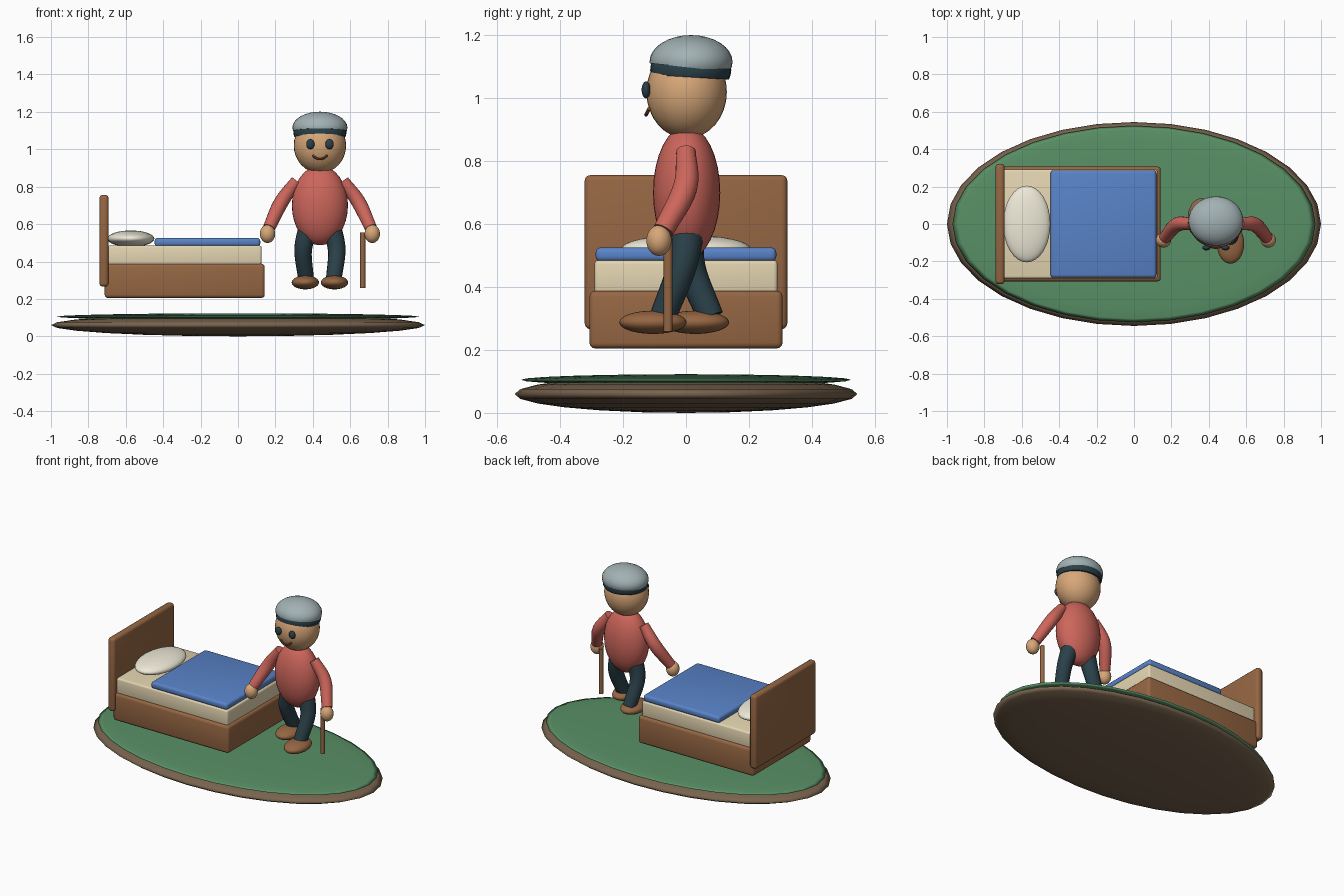
import bpy, bmesh, math
from mathutils import Vector

if "Cube" in bpy.data.objects:
    bpy.data.objects.remove(bpy.data.objects["Cube"])

CX = 0.438  # walker's centre line


def material(name, *rgb):
    """Plain colour, given as screen values and stored as linear ones."""
    m = bpy.data.materials.new(name)
    m.diffuse_color = [c ** 2.2 for c in rgb] + [1]
    m.use_nodes = True
    m.node_tree.nodes["Principled BSDF"].inputs["Base Color"].default_value = m.diffuse_color
    return m


GREEN = material("grass", 0.35, 0.56, 0.40)
EARTH = material("earth", 0.47, 0.39, 0.31)
WOOD = material("wood", 0.58, 0.40, 0.27)
CREAM = material("mattress_cloth", 0.89, 0.83, 0.69)
WHITE = material("pillow_cloth", 0.93, 0.91, 0.84)
BLUE = material("blanket_cloth", 0.35, 0.51, 0.78)
RED = material("jumper", 0.80, 0.40, 0.36)
SKIN = material("skin", 0.84, 0.65, 0.47)
GREY = material("cap_cloth", 0.63, 0.69, 0.70)
DARK = material("dark_cloth", 0.18, 0.26, 0.29)
LIP = material("lip", 0.54, 0.34, 0.22)


def finish(bm, name, mat, angle=40):
    me = bpy.data.meshes.new(name)
    bmesh.ops.recalc_face_normals(bm, faces=bm.faces)
    bm.to_mesh(me)
    bm.free()
    ob = bpy.data.objects.new(name, me)
    bpy.context.collection.objects.link(ob)
    me.materials.append(mat)
    bpy.ops.object.select_all(action='DESELECT')
    ob.select_set(True)
    bpy.context.view_layer.objects.active = ob
    bpy.ops.object.shade_smooth_by_angle(angle=math.radians(angle))
    return ob


def ellipsoid(name, centre, radii, mat, cut=None, segs=32, rings=16):
    """Scaled sphere; cut = (point, normal) removes the side the normal faces."""
    bm = bmesh.new()
    bmesh.ops.create_uvsphere(bm, u_segments=segs, v_segments=rings, radius=1)
    bmesh.ops.scale(bm, vec=radii, verts=bm.verts)
    bmesh.ops.translate(bm, vec=centre, verts=bm.verts)
    if cut:
        res = bmesh.ops.bisect_plane(bm, geom=bm.verts[:] + bm.edges[:] + bm.faces[:],
                                     plane_co=cut[0], plane_no=cut[1], clear_outer=True)
        edges = [e for e in res["geom_cut"] if isinstance(e, bmesh.types.BMEdge)]
        bmesh.ops.holes_fill(bm, edges=edges, sides=0)
    return finish(bm, name, mat, 40 if cut else 180)


def box(name, lo, hi, bevel, mat):
    lo, hi = Vector(lo), Vector(hi)
    bm = bmesh.new()
    bmesh.ops.create_cube(bm, size=1)
    bmesh.ops.scale(bm, vec=hi - lo, verts=bm.verts)
    bmesh.ops.translate(bm, vec=(lo + hi) / 2, verts=bm.verts)
    bmesh.ops.bevel(bm, geom=bm.edges[:], offset=bevel, segments=3, profile=0.5, affect='EDGES')
    return finish(bm, name, mat)


def tube(name, points, mat, sides=16, steps=6):
    """Round tube through (x, y, z, radius) points, with flat ends."""
    pts = [Vector(p) for p in points]
    ext = [2 * pts[0] - pts[1]] + pts + [2 * pts[-1] - pts[-2]]
    path = []
    for i in range(1, len(ext) - 2):
        a, b, c, d = ext[i - 1:i + 3]
        for k in range(steps):
            t = k / steps
            path.append(0.5 * (2 * b + (c - a) * t + (2 * a - 5 * b + 4 * c - d) * t ** 2
                               + (3 * b - a - 3 * c + d) * t ** 3))
    path.append(pts[-1])
    bm = bmesh.new()
    loops, u = [], None
    for i, p in enumerate(path):
        d = (path[min(i + 1, len(path) - 1)] - path[max(i - 1, 0)]).xyz.normalized()
        u = d.orthogonal() if u is None else u - d * u.dot(d)
        u.normalize()
        v = d.cross(u)
        angles = [2 * math.pi * k / sides for k in range(sides)]
        loops.append([bm.verts.new(p.xyz + p.w * (u * math.cos(a) + v * math.sin(a))) for a in angles])
    for l0, l1 in zip(loops, loops[1:]):
        for k in range(sides):
            j = (k + 1) % sides
            bm.faces.new((l0[k], l0[j], l1[j], l1[k]))
    bm.faces.new(loops[0])
    bm.faces.new(loops[-1])
    return finish(bm, name, mat)


# ground: earth disc with a grass top
ellipsoid("earth_base", (0, 0, 0.06), (1.0, 0.545, 0.06), EARTH, rings=12)
ellipsoid("grass_top", (0, 0, 0.105), (0.97, 0.525, 0.018), GREEN, rings=12)

# bed
box("bed_frame", (-0.713, -0.307, 0.205), (0.143, 0.307, 0.388), 0.018, WOOD)
box("headboard", (-0.741, -0.322, 0.266), (-0.692, 0.322, 0.756), 0.018, WOOD)
box("mattress", (-0.70, -0.291, 0.38), (0.126, 0.291, 0.485), 0.012, CREAM)
box("blanket", (-0.446, -0.287, 0.481), (0.119, 0.287, 0.526), 0.016, BLUE)
ellipsoid("pillow", (-0.573, 0, 0.522), (0.126, 0.205, 0.044), WHITE)

# body and head
ellipsoid("torso", (CX, 0.002, 0.70), (0.15, 0.107, 0.213), RED)
ellipsoid("head", (CX, 0.002, 1.02), (0.14, 0.128, 0.148), SKIN)

# cap: grey dome over a slightly lower dark band
ellipsoid("cap_band", (CX, 0.015, 1.09), (0.142, 0.129, 0.09), DARK,
          ((CX, 0, 1.068), (0, -0.06, -1)))
ellipsoid("cap_dome", (CX, 0.016, 1.116), (0.147, 0.132, 0.085), GREY,
          ((CX, 0, 1.099), (0, -0.11, -1)))

# smile
tube("mouth", [(CX + x, y, z, 0.006) for x, y, z in
               [(-0.039, -0.117, 0.967), (-0.021, -0.124, 0.953), (0, -0.127, 0.948),
                (0.021, -0.124, 0.953), (0.039, -0.117, 0.967)]], LIP, sides=8)

# paired parts: s mirrors them about the centre line, step and ankle set the stride
for s, side, step, ankle in ((-1, "left", 0.03, 0.078), (1, "right", -0.105, -0.074)):
    ellipsoid(side + "_eye", (CX + s * 0.051, -0.127, 1.027), (0.022, 0.014, 0.027), DARK)
    tube(side + "_leg", [(CX + s * 0.062, 0.005, 0.58, 0.054),
                         (CX + s * 0.090, ankle * 0.2, 0.46, 0.047),
                         (CX + s * 0.074, ankle, 0.305, 0.042)], DARK)
    ellipsoid(side + "_shoe", (CX + s * 0.078, step, 0.288), (0.073, 0.107, 0.037), WOOD)
    tube(side + "_arm", [(CX + s * 0.125, 0.0, 0.832, 0.031),
                         (CX + s * 0.208, -0.003, 0.715, 0.039),
                         (CX + s * 0.272, -0.072, 0.58, 0.033)], RED)
    ellipsoid(side + "_hand", (CX + s * 0.28, -0.086, 0.548), (0.041, 0.040, 0.049), SKIN)

# walking stick
tube("walking_stick", [(0.667, -0.057, 0.258, 0.014), (0.667, -0.057, 0.556, 0.014)], WOOD, steps=1)
